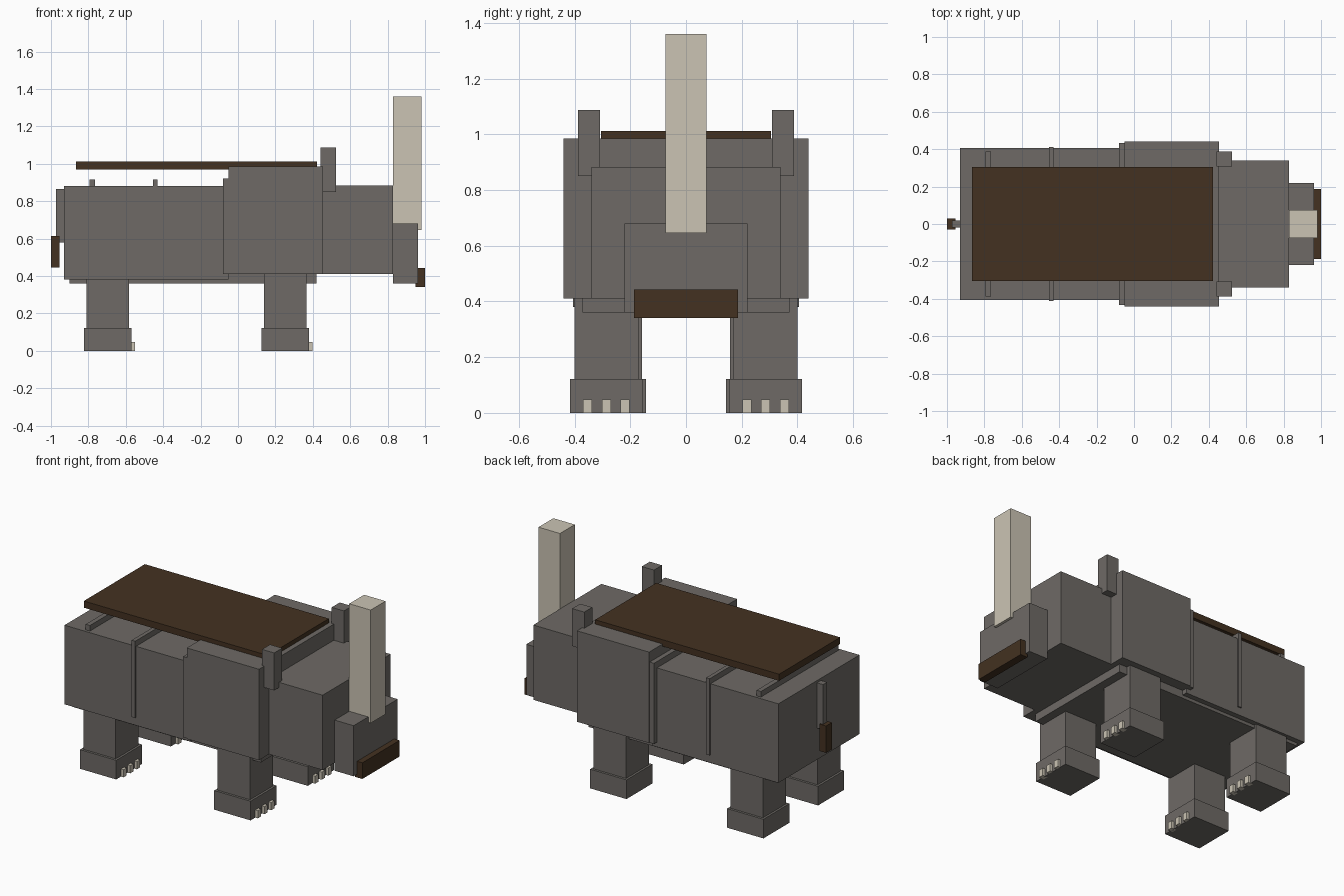
import bpy

cube = bpy.data.objects.get("Cube")
if cube:
    bpy.data.objects.remove(cube, do_unlink=True)


def material(name, rgb):
    m = bpy.data.materials.new(name)
    m.use_nodes = True
    m.diffuse_color = (*rgb, 1)
    bsdf = m.node_tree.nodes["Principled BSDF"]
    bsdf.inputs["Base Color"].default_value = (*rgb, 1)
    bsdf.inputs["Roughness"].default_value = 0.9
    return m


HIDE = material("grey hide", (0.156, 0.144, 0.133))
BROWN = material("dark brown", (0.057, 0.031, 0.015))
IVORY = material("ivory", (0.597, 0.552, 0.456))


def box(name, x, y, z, mat):
    """Axis-aligned box from (min, max) ranges."""
    ranges = (x, y, z)
    bpy.ops.mesh.primitive_cube_add(size=1, location=[(a + b) / 2 for a, b in ranges])
    ob = bpy.context.object
    ob.name = name
    ob.scale = [b - a for a, b in ranges]
    bpy.ops.object.transform_apply(location=False, rotation=False, scale=True)
    ob.data.materials.append(mat)
    return ob


def centred(name, x, half, z, mat):
    return box(name, x, (-half, half), z, mat)


def pair(name, x, y, z, mat):
    """Left (+y side) and mirrored right copy."""
    box(name + "_left", x, y, z, mat)
    box(name + "_right", x, (-y[1], -y[0]), z, mat)


# Body masses
centred("hind_body", (-0.93, -0.05), 0.405, (0.38, 0.88), HIDE)
centred("shoulders", (-0.05, 0.455), 0.44, (0.41, 0.985), HIDE)
centred("belly", (-0.90, 0.42), 0.372, (0.36, 0.60), HIDE)

# Raised hide folds
centred("rump_fold", (-0.795, -0.765), 0.387, (0.86, 0.915), HIDE)
centred("middle_fold", (-0.455, -0.43), 0.413, (0.43, 0.915), HIDE)
centred("shoulder_fold", (-0.08, -0.05), 0.434, (0.41, 0.92), HIDE)

# Back cover
centred("back_cover", (-0.865, 0.422), 0.305, (0.97, 1.012), BROWN)

# Head
centred("head", (0.455, 0.83), 0.34, (0.41, 0.883), HIDE)
centred("snout", (0.83, 0.963), 0.22, (0.36, 0.68), HIDE)
centred("mouth", (0.95, 1.0), 0.186, (0.34, 0.442), BROWN)
centred("horn", (0.83, 0.98), 0.074, (0.645, 1.36), IVORY)
pair("ear", (0.44, 0.525), (0.308, 0.388), (0.85, 1.087), HIDE)

# Tail
centred("tail", (-0.973, -0.93), 0.02, (0.58, 0.866), HIDE)
centred("tail_tuft", (-1.0, -0.955), 0.029, (0.445, 0.615), BROWN)

# Legs, feet and claws
for end, cx, cy in (("front", 0.252, 0.286), ("hind", -0.697, 0.273)):
    pair(end + "_leg", (cx - 0.113, cx + 0.113), (cy - 0.115, cy + 0.115), (0.11, 0.45), HIDE)
    pair(end + "_foot", (cx - 0.127, cx + 0.127), (cy - 0.13, cy + 0.13), (0.0, 0.121), HIDE)
    for i in range(3):
        y = cy + (i - 1) * 0.067
        pair(f"{end}_claw_{i + 1}", (cx + 0.11, cx + 0.145),
             (y - 0.016, y + 0.016), (0.0, 0.048), IVORY)
